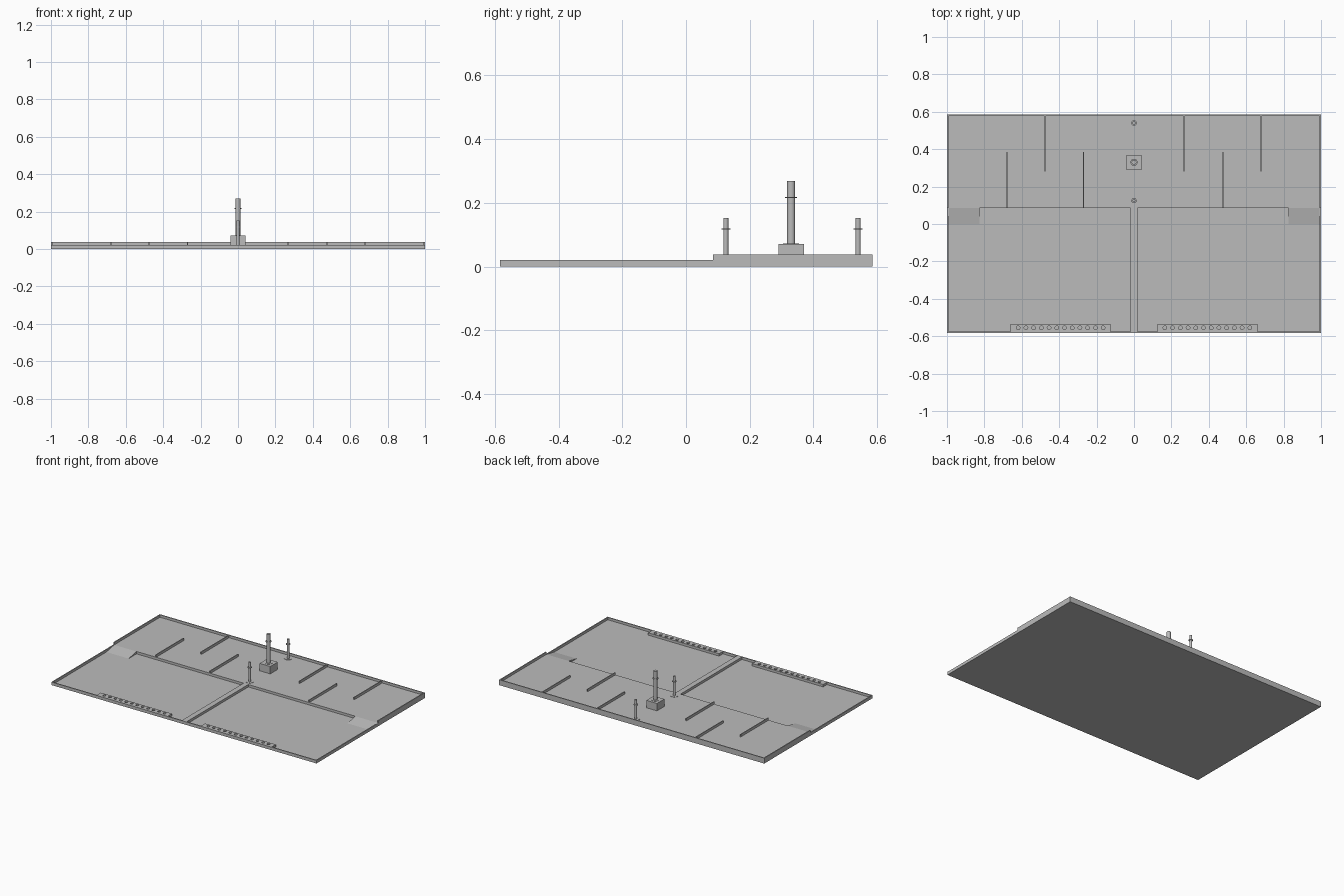
import bpy
import bmesh
from mathutils import Matrix

cube = bpy.data.objects.get("Cube")
if cube:
    bpy.data.objects.remove(cube, do_unlink=True)

grey = bpy.data.materials.new("concrete_grey")
grey.use_nodes = True
grey.diffuse_color = (0.5, 0.5, 0.5, 1)
grey.node_tree.nodes["Principled BSDF"].inputs["Base Color"].default_value = (0.5, 0.5, 0.5, 1)

# Levels and outline
LOW, MID, HIGH = 0.004, 0.0205, 0.037
FRONT, BACK, STEP = -0.583, 0.585, 0.085
WALL = 0.007


def finish(name, bm):
    bmesh.ops.recalc_face_normals(bm, faces=bm.faces)
    mesh = bpy.data.meshes.new(name)
    bm.to_mesh(mesh)
    bm.free()
    mesh.materials.append(grey)
    obj = bpy.data.objects.new(name, mesh)
    bpy.context.collection.objects.link(obj)
    return obj


def box(name, x0, x1, y0, y1, z0, z1):
    bm = bmesh.new()
    bmesh.ops.create_cube(bm, size=1)
    for v in bm.verts:
        v.co.x = x1 if v.co.x > 0 else x0
        v.co.y = y1 if v.co.y > 0 else y0
        v.co.z = z1 if v.co.z > 0 else z0
    return finish(name, bm)


def add_cylinder(bm, x, y, z0, z1, r, sides=24):
    bmesh.ops.create_cone(bm, cap_ends=True, segments=sides, radius1=r, radius2=r, depth=z1 - z0,
                          matrix=Matrix.Translation((x, y, (z0 + z1) / 2)))


def cylinder(name, x, y, z0, z1, r):
    bm = bmesh.new()
    add_cylinder(bm, x, y, z0, z1, r)
    obj = finish(name, bm)
    for p in obj.data.polygons:
        p.use_smooth = abs(p.normal.z) < 0.5
    for e in obj.data.edges:
        a, b = (obj.data.vertices[i].co.z for i in e.vertices)
        e.use_edge_sharp = abs(a - b) < 1e-5
    return obj


# Floors: low front court, raised back terrace and central walkway
box("base_slab", -1, 1, FRONT, BACK, 0, LOW)
box("back_terrace", -1 + WALL, 1 - WALL, STEP, BACK - WALL, LOW, MID)
box("central_walkway", -0.018, 0.018, FRONT + WALL, STEP, LOW, MID)

# Perimeter walls
box("front_wall", -1, 1, FRONT, FRONT + WALL, LOW, MID)
box("back_wall", -1, 1, BACK - WALL, BACK, LOW, HIGH)

for side, s in (("left", 1), ("right", -1)):
    xs = sorted((s * (1 - WALL), s))
    box(side + "_front_wall", *xs, FRONT + WALL, STEP, LOW, MID)
    box(side + "_back_wall", *xs, STEP, BACK - WALL, LOW, HIGH)

    # Ramp up to the terrace
    ramp = box(side + "_ramp", *sorted((s * 0.825, s * (1 - WALL))), 0, STEP, LOW, MID)
    for v in ramp.data.vertices:
        if v.co.y < STEP / 2:
            v.co.z = LOW

    # Front rack with a row of round sockets
    rack = box(side + "_rack", *sorted((s * 0.125, s * 0.66)), FRONT + WALL, -0.535, LOW, MID)
    bm = bmesh.new()
    for i in range(12):
        add_cylinder(bm, s * (0.165 + 0.0413 * i), -0.555, LOW + 0.003, MID + 0.02, 0.01, 16)
    cutter = finish("socket_cutter", bm)
    cutter.hide_render = True
    mod = rack.modifiers.new("sockets", "BOOLEAN")
    mod.operation = "DIFFERENCE"
    mod.solver = "EXACT"
    mod.object = cutter
    bpy.context.view_layer.objects.active = rack
    bpy.ops.object.modifier_apply(modifier=mod.name)
    bpy.data.objects.remove(cutter, do_unlink=True)

# Staggered terrace dividers
for i, x in enumerate((-0.68, -0.27, 0.475)):
    box(f"front_divider_{i + 1}", x - 0.003, x + 0.003, STEP, 0.385, MID, HIGH)
for i, x in enumerate((-0.475, 0.267, 0.68)):
    box(f"back_divider_{i + 1}", x - 0.003, x + 0.003, 0.28, BACK - WALL, MID, HIGH)


def post(name, y, z0, z1, r, collar_z):
    cylinder(name + "_foot", 0, y, z0, z0 + 0.002, 0.025)
    cylinder(name, 0, y, z0, z1, r)
    cylinder(name + "_collar", 0, y, collar_z - 0.002, collar_z + 0.002, r + 0.006)


# Column on its pedestal, with a smaller post before and behind
box("pedestal", -0.04, 0.04, 0.29, 0.37, MID, 0.071)
post("column", 0.33, 0.071, 0.269, 0.0128, 0.217)
post("front_post", 0.125, MID, 0.153, 0.008, 0.118)
post("back_post", 0.54, MID, 0.153, 0.008, 0.118)
